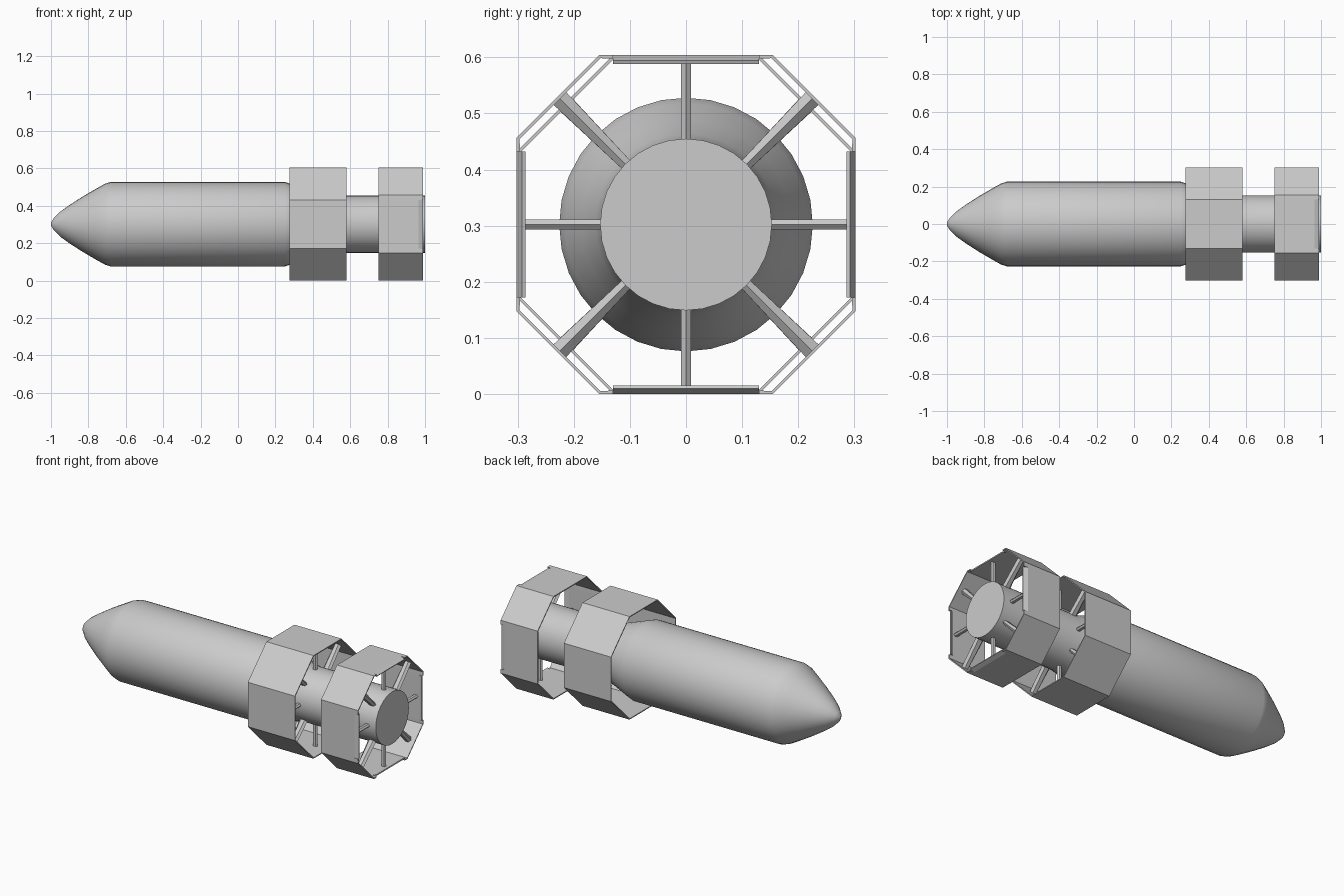
import bpy
import bmesh
import math
from mathutils import Matrix, Vector

cube = bpy.data.objects.get("Cube")
if cube:
    bpy.data.objects.remove(cube, do_unlink=True)

AXIS_Z = 0.302   # height of the long axis
HALF = 0.302     # half width of both tail rings

metal = bpy.data.materials.new("plain_grey_metal")
metal.use_nodes = True
grey = (0.6, 0.6, 0.6, 1.0)
metal.diffuse_color = grey
metal.node_tree.nodes["Principled BSDF"].inputs["Base Color"].default_value = grey


def finish(bm, name, smooth=False):
    """Turn a bmesh into a named object lying on the long axis."""
    bmesh.ops.recalc_face_normals(bm, faces=bm.faces)
    mesh = bpy.data.meshes.new(name)
    bm.to_mesh(mesh)
    bm.free()
    mesh.materials.append(metal)
    obj = bpy.data.objects.new(name, mesh)
    obj.location.z = AXIS_Z
    bpy.context.collection.objects.link(obj)
    if smooth:
        bpy.ops.object.select_all(action="DESELECT")
        obj.select_set(True)
        bpy.context.view_layer.objects.active = obj
        bpy.ops.object.shade_smooth_by_angle(angle=math.radians(40))
    return obj


def revolve(name, profile, steps=32):
    """Spin (x, radius) points around the long axis and cap both ends."""
    bm = bmesh.new()
    rings = []
    for x, r in profile:
        angles = [2 * math.pi * i / steps for i in range(steps)]
        rings.append([bm.verts.new((x, r * math.cos(a), r * math.sin(a))) for a in angles])
    for a, b in zip(rings, rings[1:]):
        for i in range(steps):
            j = (i + 1) % steps
            bm.faces.new((a[i], a[j], b[j], b[i]))
    bm.faces.new(rings[0])
    bm.faces.new(rings[-1])
    return finish(bm, name, smooth=True)


def tail_ring(name, x0, x1, corner, flap=0.0, flap_half=0.13):
    """Thin octagonal band; flap bends the rear of the four flat sides inward."""
    outline = []
    for k in range(4):
        turn = Matrix.Rotation(k * math.pi / 2, 2)
        points = [-corner, corner]
        if flap:
            points = [-corner, -flap_half, flap_half, corner]
        outline += [turn @ Vector((HALF, p)) for p in points]
    bm = bmesh.new()
    hinge = x1 - flap
    rows = [x0, hinge, x1] if flap else [x0, x1]
    grid = [[bm.verts.new((x, p.x, p.y)) for p in outline] for x in rows]
    count = len(outline)
    for row, (a, b) in enumerate(zip(grid, grid[1:])):
        for i in range(count):
            j = (i + 1) % count
            ends = (b[j], b[i])
            if row == 1 and i % 4 == 1:
                inward = -(outline[i] + outline[j]).normalized() * 0.01
                ends = [bm.verts.new(v.co + Vector((0, *inward))) for v in ends]
            bm.faces.new((a[i], a[j], *ends))
    obj = finish(bm, name)
    wall = obj.modifiers.new("wall", "SOLIDIFY")
    wall.thickness = 0.006
    wall.offset = -1
    return obj


def strut(name, x, angle, reach, root, tip):
    """Tapered blade from the tail tube out to a ring; sizes are (chord, width)."""
    bm = bmesh.new()
    ends = []
    for r, (chord, width) in ((0.14, root), (reach, tip)):
        c, w = chord / 2, width / 2
        section = [(-c, 0), (-c / 2, w), (c / 2, w), (c, 0), (c / 2, -w), (-c / 2, -w)]
        ends.append([bm.verts.new((x + u, r, v)) for u, v in section])
    a, b = ends
    for i in range(6):
        j = (i + 1) % 6
        bm.faces.new((a[i], a[j], b[j], b[i]))
    bm.faces.new(a)
    bm.faces.new(b)
    bmesh.ops.rotate(bm, verts=bm.verts, matrix=Matrix.Rotation(angle, 3, "X"))
    return finish(bm, name)


# Main casing: pointed nose, straight body, tapered shoulder, tail tube
revolve("casing", [
    (-1.0, 0.008), (-0.985, 0.032), (-0.95, 0.067), (-0.9, 0.103),
    (-0.83, 0.148), (-0.76, 0.189), (-0.71, 0.217), (-0.68, 0.226),
    (0.25, 0.226), (0.28, 0.216), (0.36, 0.187), (0.43, 0.162),
    (0.48, 0.153), (1.0, 0.153),
])

# Octagonal tail rings
tail_ring("front_ring", 0.275, 0.58, 0.13)
tail_ring("rear_ring", 0.75, 0.99, 0.155, flap=0.025)

# Struts: slim on the flat sides, broader on the diagonals
for label, x, corner in (("front", 0.5, 0.13), ("rear", 0.945, 0.155)):
    diagonal = (HALF + corner) / math.sqrt(2) - 0.004
    for k in range(8):
        if k % 2:
            strut(f"{label}_diagonal_strut_{k}", x, k * math.pi / 4, diagonal,
                  (0.05, 0.02), (0.04, 0.032))
        else:
            strut(f"{label}_side_strut_{k}", x, k * math.pi / 4, HALF - 0.004,
                  (0.03, 0.018), (0.03, 0.018))
